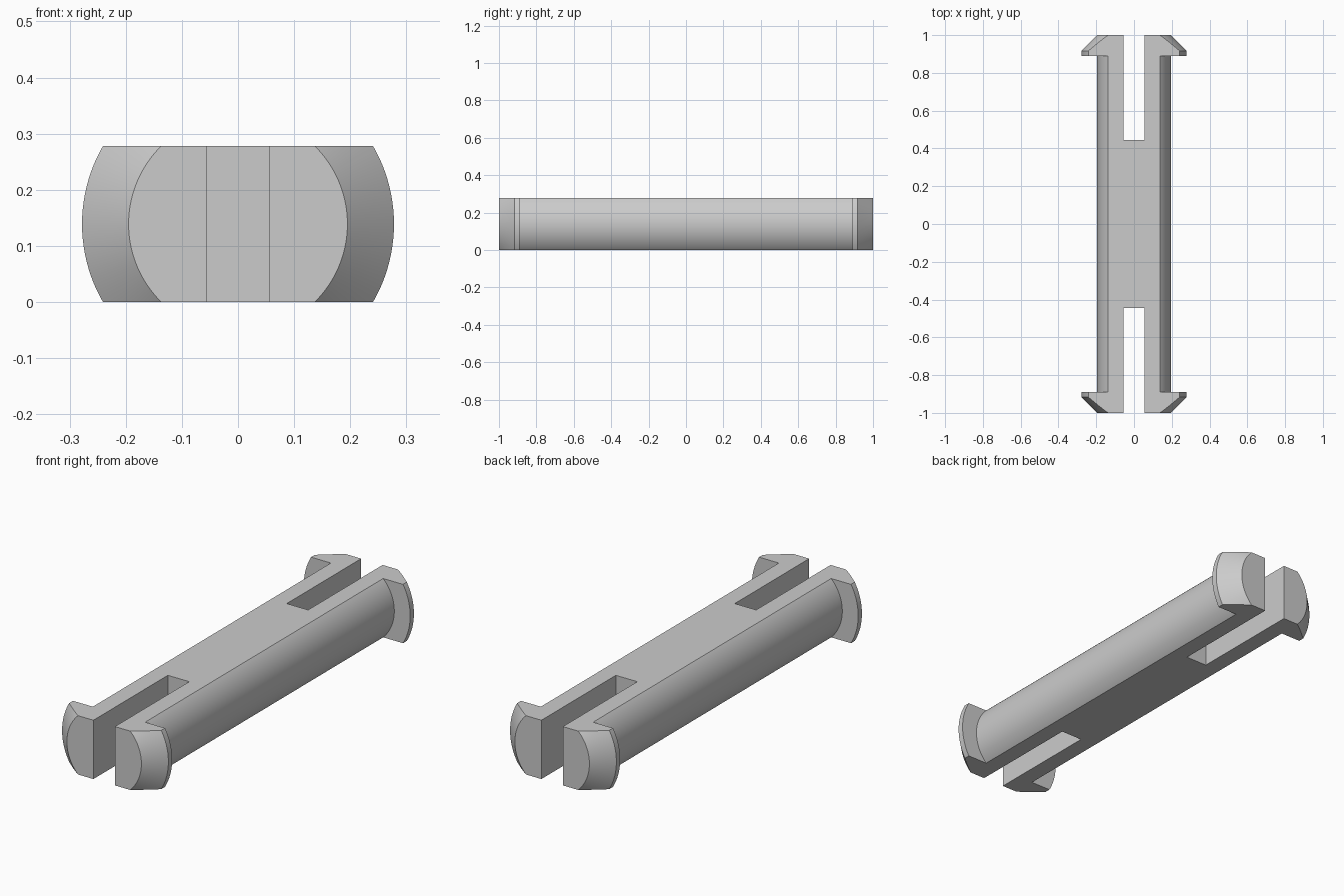
import bpy, bmesh, math
from mathutils import Vector, Matrix

if "Cube" in bpy.data.objects:
    bpy.data.objects.remove(bpy.data.objects["Cube"], do_unlink=True)

HEIGHT = 0.278
MID = HEIGHT / 2
SHAFT_R, HEAD_R = 0.195, 0.278
SLOT_W, SLOT_END = 0.112, 0.444

grey = bpy.data.materials.new("plain grey")
grey.use_nodes = True
colour = (0.6, 0.6, 0.6, 1)
grey.diffuse_color = colour
grey.node_tree.nodes["Principled BSDF"].inputs["Base Color"].default_value = colour


def add_object(name, bm):
    bmesh.ops.recalc_face_normals(bm, faces=bm.faces)
    mesh = bpy.data.meshes.new(name)
    bm.to_mesh(mesh)
    bm.free()
    mesh.materials.append(grey)
    obj = bpy.data.objects.new(name, mesh)
    bpy.context.collection.objects.link(obj)
    return obj


def add_box(name, low, high):
    low, high = Vector(low), Vector(high)
    bm = bmesh.new()
    bmesh.ops.create_cube(bm, size=1, matrix=Matrix.Translation((low + high) / 2)
                          @ Matrix.Diagonal((high - low).to_4d()))
    obj = add_object(name, bm)
    obj.hide_render = True
    return obj


def cut(obj, cutter, operation):
    mod = obj.modifiers.new("cut", 'BOOLEAN')
    mod.operation, mod.solver, mod.object = operation, 'EXACT', cutter
    bpy.context.view_layer.objects.active = obj
    bpy.ops.object.modifier_apply(modifier=mod.name)
    bpy.data.objects.remove(cutter, do_unlink=True)


# Pin body: shaft with a chamfered head at each end, turned about its long axis
half = [(0, 1), (SHAFT_R, 1), (HEAD_R, 0.917), (HEAD_R, 0.889), (SHAFT_R, 0.889)]
profile = half + [(r, -y) for r, y in reversed(half)]
bm = bmesh.new()
verts = [bm.verts.new((r, y, MID)) for r, y in profile]
edges = [bm.edges.new(pair) for pair in zip(verts, verts[1:])]
bmesh.ops.spin(bm, geom=verts + edges, cent=(0, 0, MID), axis=(0, 1, 0),
               angle=math.tau, steps=128, use_merge=True)
bmesh.ops.remove_doubles(bm, verts=bm.verts, dist=1e-5)
pin = add_object("double_ended_snap_pin", bm)

# Flat top and bottom
cut(pin, add_box("flat_cutter", (-1, -2, 0), (1, 2, HEIGHT)), 'INTERSECT')

# Slot that splits each end into two prongs
for y in (-1, 1):
    ends = sorted((y * SLOT_END, y * 1.5))
    cut(pin, add_box("slot_cutter", (-SLOT_W / 2, ends[0], -1),
                     (SLOT_W / 2, ends[1], 1)), 'DIFFERENCE')

# Merge the flat faces left by the cuts
bm = bmesh.new()
bm.from_mesh(pin.data)
bmesh.ops.remove_doubles(bm, verts=bm.verts, dist=1e-5)
bmesh.ops.dissolve_limit(bm, angle_limit=math.radians(0.5),
                         verts=bm.verts, edges=bm.edges)
bm.to_mesh(pin.data)
bm.free()

bpy.ops.object.select_all(action='DESELECT')
pin.select_set(True)
bpy.context.view_layer.objects.active = pin
bpy.ops.object.shade_smooth_by_angle(angle=math.radians(25))
